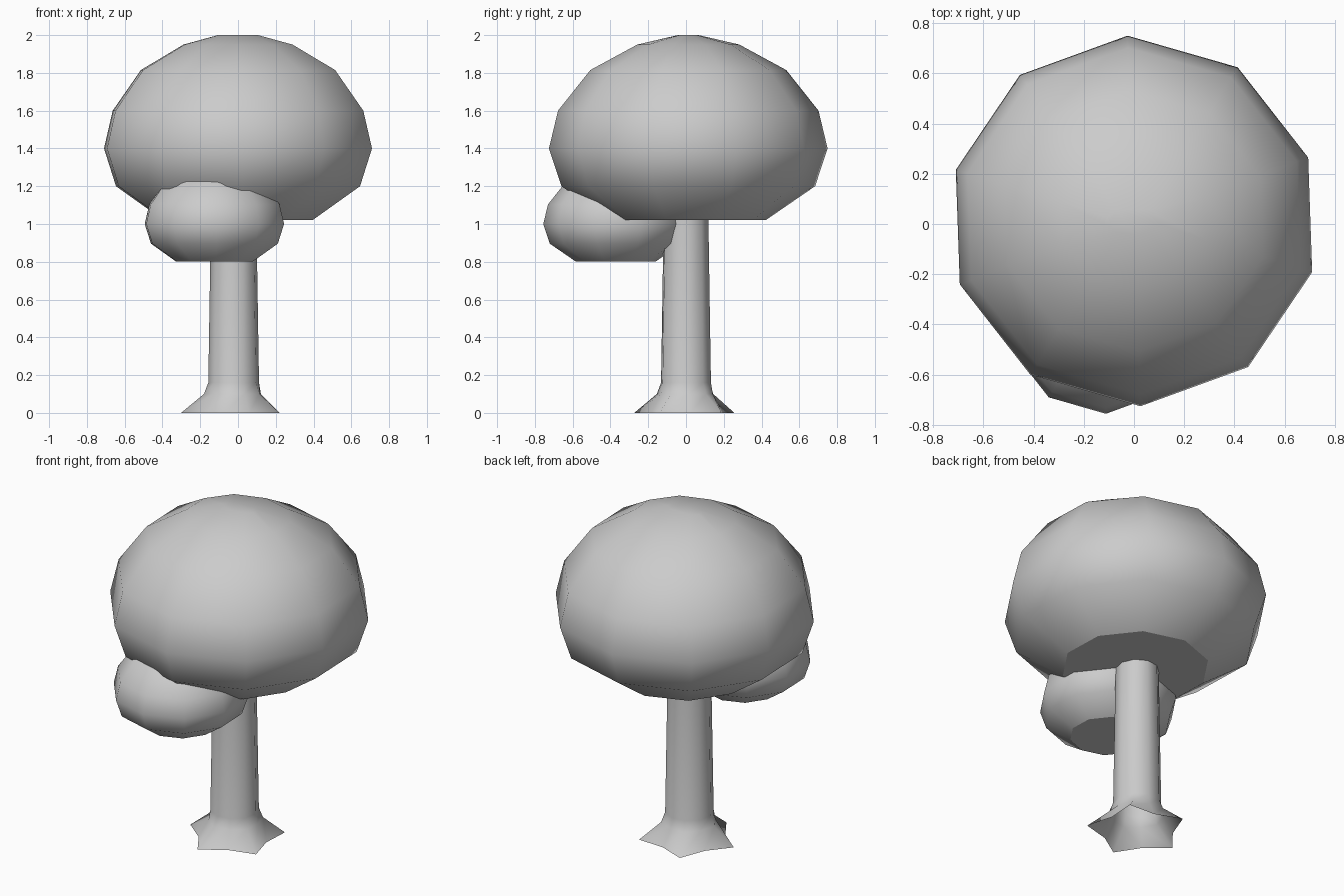
import bpy, bmesh
from math import cos, sin, radians, tau

if "Cube" in bpy.data.objects:
    bpy.data.objects.remove(bpy.data.objects["Cube"])

SIDES = 10


def loft(name, rings, phase, loc, scale=1.0, capped=True):
    """Stack ten-sided rings (z, r_a, r_b, squash_y); r_a and r_b alternate."""
    bm = bmesh.new()
    loops = []
    for z, ra, rb, sq in rings:
        loop = []
        for i in range(SIDES):
            a = radians(phase) + tau * i / SIDES
            r = rb if i % 2 else ra
            loop.append(bm.verts.new((r * cos(a) * scale, r * sin(a) * sq * scale, z * scale)))
        loops.append(loop)
    for lo, hi in zip(loops, loops[1:]):
        for i in range(SIDES):
            j = (i + 1) % SIDES
            bm.faces.new((lo[i], lo[j], hi[j], hi[i]))
    if capped:
        bm.faces.new(loops[-1])
        bottom = bm.faces.new(loops[0][::-1])
    for f in bm.faces:
        f.smooth = True
    if capped:
        # flat underside with a crisp rim
        for e in bottom.edges:
            e.smooth = False
    mesh = bpy.data.meshes.new(name)
    bm.to_mesh(mesh)
    bm.free()
    ob = bpy.data.objects.new(name, mesh)
    ob.location = loc
    bpy.context.collection.objects.link(ob)
    return ob


# Foliage profile, heights measured from the widest ring
foliage = [(z, r, r, sq) for z, r, sq in (
    (-0.38, 0.41, 1), (-0.2, 0.672, 1), (0, 0.738, 1), (0.2, 0.69, 1),
    (0.415, 0.535, 0.97), (0.55, 0.30, 0.9), (0.6, 0.11, 0.5))]

# Main canopy and the small lobe, a scaled copy at the front left
loft("canopy", foliage, 20, (0, 0.012, 1.4))
loft("small_canopy", foliage, 20, (-0.125, -0.372, 1.0), scale=0.52)

# Open trunk with a five-pointed root flare
trunk = [(0, 0.28, 0.2, 1), (0.1, 0.158, 0.145, 1), (0.16, 0.135, 0.135, 1),
         (1.1, 0.12, 0.12, 1)]
loft("trunk", trunk, 42, (-0.023, 0, 0), capped=False)
